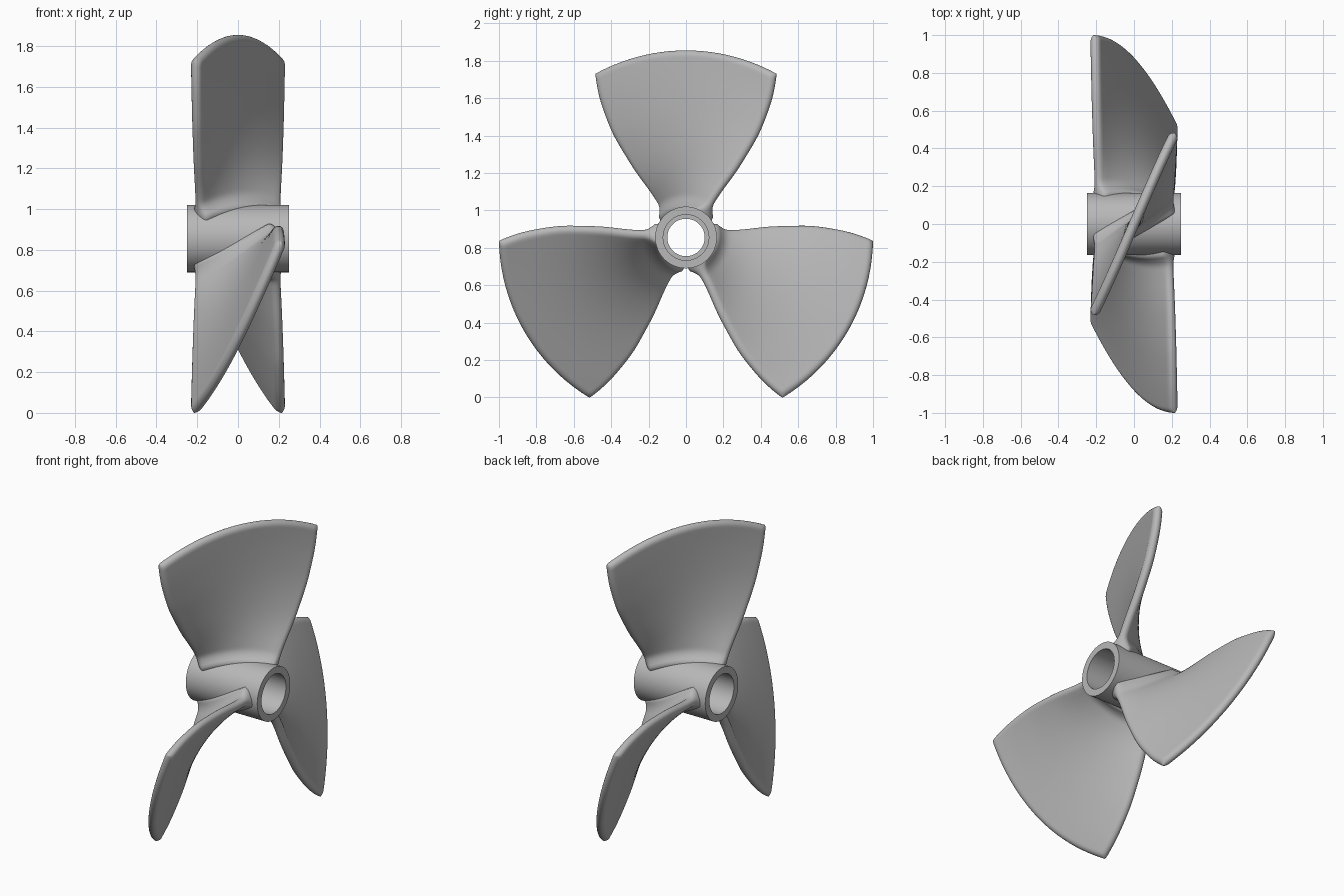
import bpy, bmesh, math
from mathutils import Vector, Matrix

AXIS_Z = 0.855
HUB_R = 0.165
THICK = 0.027      # half thickness of a blade
ROUND = 0.032      # depth of the rounded rim

if "Cube" in bpy.data.objects:
    bpy.data.objects.remove(bpy.data.objects["Cube"])

grey = bpy.data.materials.new("cast_grey")
grey.use_nodes = True
colour = (0.48, 0.48, 0.48, 1)
grey.diffuse_color = colour
grey.node_tree.nodes["Principled BSDF"].inputs["Base Color"].default_value = colour


def add_object(name, bm, angle):
    bmesh.ops.recalc_face_normals(bm, faces=bm.faces)
    mesh = bpy.data.meshes.new(name)
    bm.to_mesh(mesh)
    bm.free()
    mesh.materials.append(grey)
    ob = bpy.data.objects.new(name, mesh)
    bpy.context.collection.objects.link(ob)
    bpy.ops.object.select_all(action='DESELECT')
    ob.select_set(True)
    bpy.context.view_layer.objects.active = ob
    bpy.ops.object.shade_smooth_by_angle(angle=math.radians(angle))
    return ob


# Hub: a lathed tube with a narrower collar inside the bore
def build_hub():
    profile = [(-0.25, HUB_R), (0.25, HUB_R), (0.25, 0.122), (0.05, 0.122),
               (0.05, 0.1), (-0.05, 0.1), (-0.05, 0.122), (-0.25, 0.122)]
    sides = 64
    bm = bmesh.new()
    rings = []
    for i in range(sides):
        turn = Matrix.Rotation(math.tau * i / sides, 3, 'X')
        rings.append([bm.verts.new(turn @ Vector((x, 0, r))) for x, r in profile])
    for i in range(sides):
        a, b = rings[i], rings[(i + 1) % sides]
        for j in range(len(profile)):
            k = (j + 1) % len(profile)
            bm.faces.new((a[j], a[k], b[k], b[j]))
    hub = add_object("hub", bm, 30)
    hub.location.z = AXIS_Z


# Half angle covered by the blade at each radius (radius, degrees)
SPREAD = [(0.13, 44), (0.19, 38.5), (0.25, 36.5), (0.435, 37), (0.667, 35.2),
          (0.876, 31.7), (1.0, 28.9)]


def half_angle(r):
    for (r0, a0), (r1, a1) in zip(SPREAD, SPREAD[1:]):
        if r <= r1 or r1 == 1.0:
            return math.radians(a0 + (a1 - a0) * (r - r0) / (r1 - r0))


def smooth_angle(r):
    return sum(half_angle(r + d) for d in (-0.04, -0.02, 0, 0.02, 0.04)) / 5


def half_length(r):
    return 0.2 + 0.016 * r


# Twisted middle surface of the blade
def middle(r, s):
    a = s * smooth_angle(r)
    return Vector((s * half_length(r), r * math.sin(a), r * math.cos(a)))


def rim(d):
    u = min(max(d / ROUND, 0), 1)
    return math.sqrt(max(0, 1 - (1 - u) ** 2))


def half_thickness(r, s):
    chord = math.hypot(r * smooth_angle(r), half_length(r))
    fillet = min(max((r - HUB_R) / 0.07, 0), 1)
    body = THICK + 0.035 * (1 - fillet) ** 2
    return body * rim((1 - abs(s)) * chord) * rim(1 - r)


# Blade: two skins offset from the middle surface that meet at the rim
def build_blade(name, turn):
    # Samples crowd together where the rim rounds over and at the root
    edge = [ROUND * (1 - math.cos(math.pi / 2 * i / 6)) for i in range(7)]
    inner = 1 - 4 * ROUND
    side = [1 - e * 3.5 for e in edge]
    across = [-v for v in side] + [inner * (i / 10 - 1) for i in range(1, 20)] + side[::-1]
    across = sorted(set(round(v, 5) for v in across))
    along = [0.14 + 0.012 * i for i in range(9)]
    along += [0.25 + (0.96 - 0.25) * i / 24 for i in range(25)]
    along += [1 - e for e in reversed(edge)]
    bm = bmesh.new()
    for sign in (-1, 1):
        grid = []
        for r in along:
            row = []
            for s in across:
                e = 0.002
                normal = (middle(r + e, s) - middle(r - e, s)).cross(
                    middle(r, s + e) - middle(r, s - e)).normalized()
                row.append(bm.verts.new(middle(r, s) + normal * sign * half_thickness(r, s)))
            grid.append(row)
        for a, b in zip(grid, grid[1:]):
            for j in range(len(across) - 1):
                bm.faces.new((a[j], a[j + 1], b[j + 1], b[j]))
    bmesh.ops.remove_doubles(bm, verts=bm.verts, dist=0.0002)
    blade = add_object(name, bm, 60)
    blade.rotation_euler.x = turn
    blade.location.z = AXIS_Z


build_hub()
for i, name in enumerate(("top_blade", "front_blade", "back_blade")):
    build_blade(name, math.tau * i / 3)
